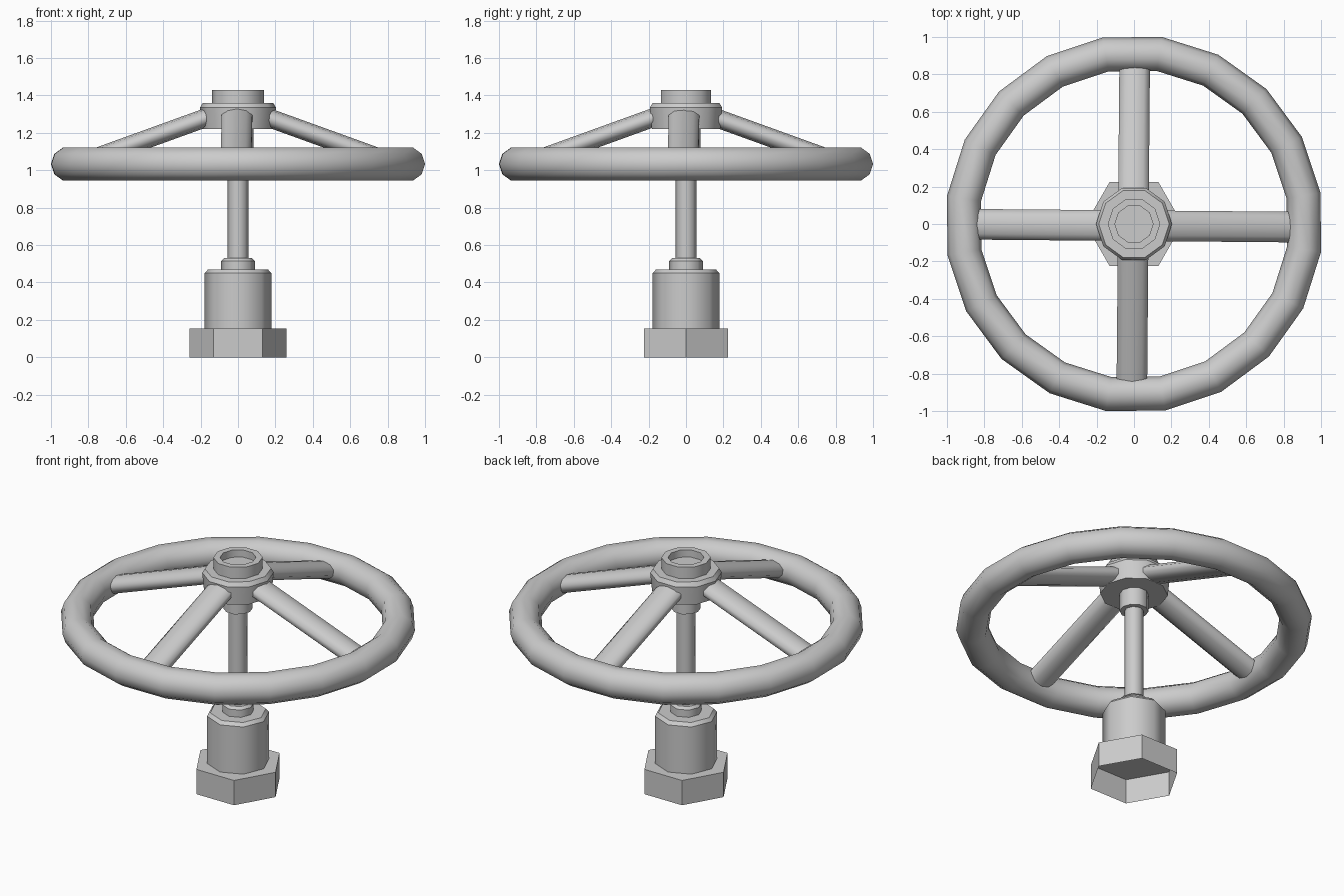
import bpy, bmesh
from math import sin, cos, pi, radians
from mathutils import Matrix

if "Cube" in bpy.data.objects:
    bpy.data.objects.remove(bpy.data.objects["Cube"])


def finish(name, bm):
    mesh = bpy.data.meshes.new(name)
    bm.to_mesh(mesh)
    bm.free()
    obj = bpy.data.objects.new(name, mesh)
    bpy.context.collection.objects.link(obj)
    return obj


def lathe(name, sides, profile, cap_start=True, cap_end=True, smooth=True):
    """Turn (radius, z) points around z; ring edges stay sharp."""
    bm = bmesh.new()
    rings = [[bm.verts.new((r * cos(2 * pi * i / sides), r * sin(2 * pi * i / sides), z))
              for i in range(sides)] for r, z in profile]
    for a, b in zip(rings, rings[1:]):
        for i in range(sides):
            j = (i + 1) % sides
            f = bm.faces.new((a[i], a[j], b[j], b[i]))
            f.smooth = smooth
    if cap_start:
        bm.faces.new(rings[0][::-1])
    if cap_end:
        bm.faces.new(rings[-1])
    for ring in rings:
        for i in range(sides):
            bm.edges.get((ring[i], ring[(i + 1) % sides])).smooth = False
    return finish(name, bm)


# Hexagonal base nut, open underneath
lathe("base_nut", 6, [(0.26, 0.0), (0.26, 0.155)], cap_start=False, smooth=False)

# Bonnet with chamfered top, and the gland around the stem
lathe("bonnet", 8, [(0.178, 0.155), (0.178, 0.45), (0.16, 0.47)], cap_start=False)
lathe("gland", 8, [(0.09, 0.47), (0.09, 0.515), (0.075, 0.53)], cap_start=False)

# Stem and the collar under the hub
lathe("stem", 8, [(0.055, 0.53), (0.055, 1.11)], cap_start=False, cap_end=False)
lathe("stem_collar", 10, [(0.082, 1.11), (0.082, 1.22)], cap_end=False)

# Hub with raised, recessed boss
lathe("hub", 10, [(0.192, 1.22), (0.203, 1.335), (0.188, 1.36), (0.14, 1.36),
                  (0.14, 1.43), (0.102, 1.43), (0.102, 1.385)])

# Hand wheel rim
bpy.ops.mesh.primitive_torus_add(major_segments=20, minor_segments=10,
                                 major_radius=0.919, minor_radius=0.092,
                                 location=(0, 0, 1.033), rotation=(0, 0, radians(9.5)))
rim = bpy.context.object
rim.name = "wheel_rim"
for p in rim.data.polygons:
    p.use_smooth = True

# Four sloping oval spokes
HALF_WIDTH, HALF_HEIGHT, SIDES = 0.086, 0.053, 10
for n, label in enumerate(("right", "back", "left", "front")):
    bm = bmesh.new()
    ends = [[bm.verts.new((r, HALF_WIDTH * cos(2 * pi * i / SIDES + pi / 2),
                           z + HALF_HEIGHT * sin(2 * pi * i / SIDES + pi / 2)))
             for i in range(SIDES)] for r, z in ((0.15, 1.287), (0.88, 1.023))]
    for i in range(SIDES):
        j = (i + 1) % SIDES
        bm.faces.new((ends[0][i], ends[0][j], ends[1][j], ends[1][i])).smooth = True
    turn = Matrix.Translation((-0.004, -0.009, 0)) @ Matrix.Rotation(n * pi / 2 - radians(0.5), 4, 'Z')
    bm.transform(turn)
    bmesh.ops.recalc_face_normals(bm, faces=bm.faces)
    finish("spoke_" + label, bm)
